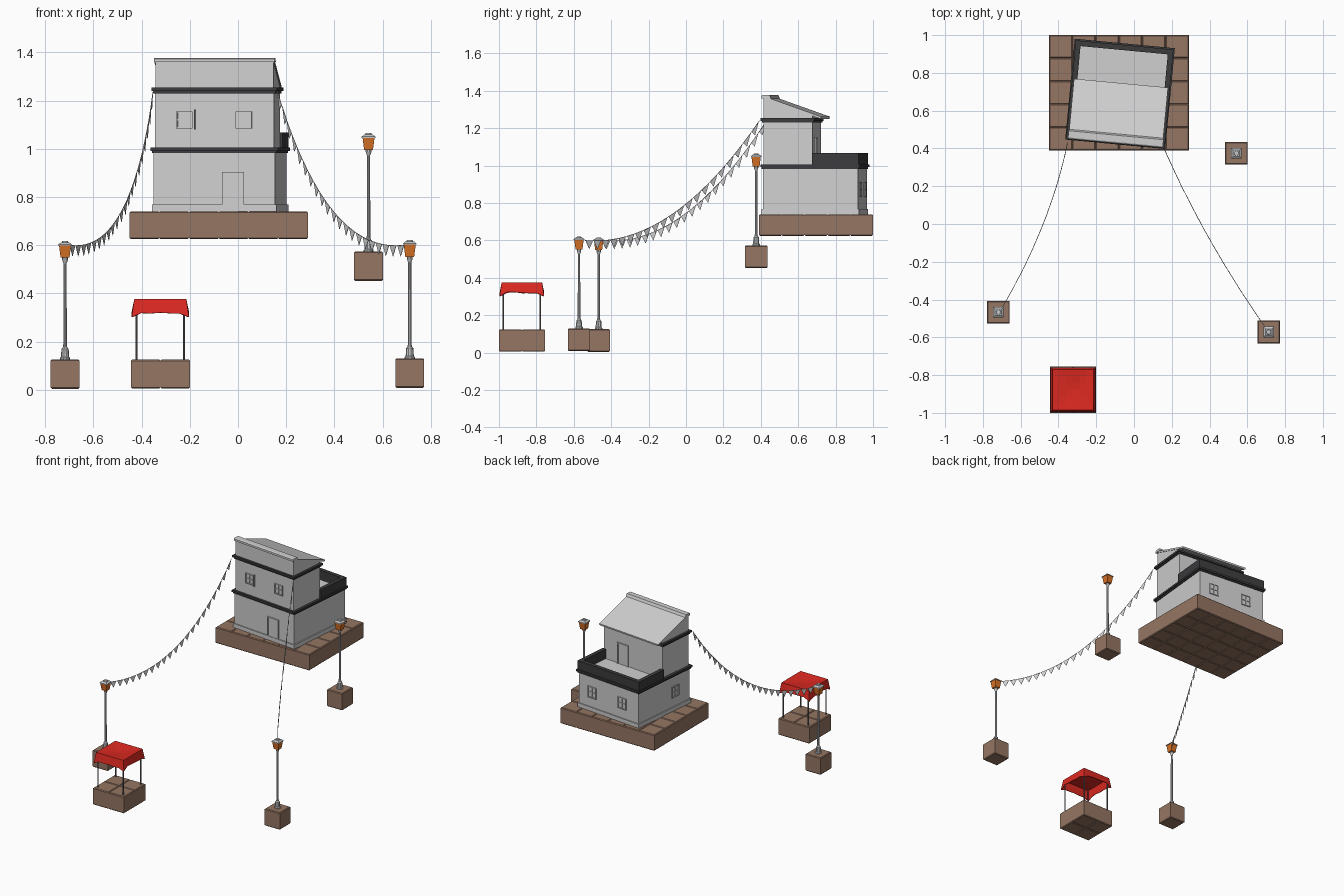
import bpy, bmesh, math, random
from mathutils import Matrix, Vector

if "Cube" in bpy.data.objects:
    bpy.data.objects.remove(bpy.data.objects["Cube"])

random.seed(4)

def material(name, rgb):
    m = bpy.data.materials.new(name)
    m.diffuse_color = (*rgb, 1)
    m.use_nodes = True
    m.node_tree.nodes["Principled BSDF"].inputs["Base Color"].default_value = m.diffuse_color
    return m

WALL = material("light_grey_plaster", (0.63, 0.63, 0.63))
DARK = material("charcoal_trim", (0.045, 0.045, 0.048))
BROWN = material("brown_stone", (0.30, 0.18, 0.125))
RED = material("red_cloth", (0.72, 0.022, 0.015))
ORANGE = material("orange_glass", (0.70, 0.17, 0.02))
METAL = material("pale_metal", (0.56, 0.57, 0.58))
IRON = material("grey_pole", (0.16, 0.16, 0.17))

I = Matrix.Identity(4)
# the house is turned slightly on its base
H = Matrix.Translation((-0.074, 0.689, 0)) @ Matrix.Rotation(math.radians(-5.4), 4, 'Z')

def finish(name, bm, mat, M=I):
    bmesh.ops.recalc_face_normals(bm, faces=bm.faces)
    me = bpy.data.meshes.new(name)
    bm.to_mesh(me)
    bm.free()
    me.materials.append(mat)
    ob = bpy.data.objects.new(name, me)
    ob.matrix_world = M
    bpy.context.collection.objects.link(ob)
    return ob

def add_box(bm, x0, x1, y0, y1, z0, z1):
    c = Matrix.Translation(((x0 + x1) / 2, (y0 + y1) / 2, (z0 + z1) / 2))
    s = Matrix.Diagonal((x1 - x0, y1 - y0, z1 - z0, 1))
    return bmesh.ops.create_cube(bm, size=1, matrix=c @ s)['verts']

def boxes(name, mat, M, *dims):
    bm = bmesh.new()
    for d in dims:
        add_box(bm, *d)
    return finish(name, bm, mat, M)

def ring(x, y0, y1, z0, z1, t):
    """Four boxes forming a rectangular band of thickness t."""
    return [(-x, x, y0, y0 + t, z0, z1), (-x, x, y1 - t, y1, z0, z1),
            (-x, -x + t, y0 + t, y1 - t, z0, z1), (x - t, x, y0 + t, y1 - t, z0, z1)]

def paving(name, x0, x1, y0, y1, z0, z1, nx, ny, b=0.005):
    """Stone slab of nx by ny blocks, chamfered along top and bottom edges."""
    bm = bmesh.new()
    dx, dy = (x1 - x0) / nx, (y1 - y0) / ny
    for i in range(nx):
        for j in range(ny):
            add_box(bm, x0 + i * dx, x0 + (i + 1) * dx, y0 + j * dy, y0 + (j + 1) * dy, z0, z1)
    edges = [e for e in bm.edges if abs(e.verts[0].co.z - e.verts[1].co.z) < 1e-5]
    bmesh.ops.bevel(bm, geom=edges, offset=b, segments=1, affect='EDGES')
    return finish(name, bm, BROWN)

def add_lathe(bm, profile, n, x=0, y=0, turn=0.0):
    """Revolve (radius, z) pairs into an n-sided solid."""
    rows = [[bm.verts.new((x + r * math.cos(turn + 2 * math.pi * k / n),
                           y + r * math.sin(turn + 2 * math.pi * k / n), z))
             for k in range(n)] for r, z in profile]
    for a, b in zip(rows, rows[1:]):
        for k in range(n):
            bm.faces.new((a[k], a[(k + 1) % n], b[(k + 1) % n], b[k]))
    bm.faces.new(rows[0])
    bm.faces.new(rows[-1])

# ---- paved bases
paving("house_base", -0.45, 0.29, 0.39, 1.0, 0.625, 0.74, 6, 5)
paving("stall_base", -0.445, -0.2, -1.0, -0.755, 0.005, 0.125, 2, 2)

# ---- house body
boxes("ground_floor", WALL, H, (-0.253, 0.253, -0.255, 0.255, 0.735, 1.0))
boxes("plinth", WALL, H, (-0.26, 0.26, -0.262, 0.262, 0.735, 0.768))
boxes("upper_floor", WALL, H, (-0.248, 0.248, -0.252, 0.01, 0.99, 1.25))
boxes("lower_cornice", DARK, H, *ring(0.266, -0.268, 0.268, 0.992, 1.006, 0.03),
      *ring(0.259, -0.261, 0.261, 0.982, 0.992, 0.02))
boxes("upper_cornice", DARK, H, *ring(0.262, -0.266, 0.022, 1.240, 1.254, 0.03),
      *ring(0.255, -0.259, 0.016, 1.230, 1.240, 0.02))
# terrace parapet: open on the side of the upper floor
boxes("terrace_parapet", DARK, H, (-0.26, 0.26, 0.232, 0.26, 1.0, 1.068),
      *[(min(s * 0.26, s * 0.232), max(s * 0.26, s * 0.232), 0.008, 0.232, 1.0, 1.068) for s in (-1, 1)])

# ---- sloping roof with side gables
def extrude_profile(name, mat, x, pts):
    bm = bmesh.new()
    a = [bm.verts.new((-x, y, z)) for y, z in pts]
    b = [bm.verts.new((x, y, z)) for y, z in pts]
    n = len(pts)
    bm.faces.new(a)
    bm.faces.new(b)
    for k in range(n):
        bm.faces.new((a[k], a[(k + 1) % n], b[(k + 1) % n], b[k]))
    return finish(name, bm, mat, H)

extrude_profile("attic", WALL, 0.246, [(-0.252, 1.25), (-0.252, 1.36), (0.01, 1.268), (0.01, 1.25)])
extrude_profile("roof_slab", WALL, 0.25, [(-0.25, 1.358), (-0.25, 1.371), (0.057, 1.262), (0.055, 1.25)])
extrude_profile("roof_cap", WALL, 0.252, [(-0.262, 1.36), (-0.262, 1.374), (-0.255, 1.378),
                                          (-0.22, 1.378), (-0.212, 1.36)])

# ---- windows and doors, built facing -y and turned onto each wall
def window(name, M, w=0.068, h=0.072):
    a, b, t = w / 2, h / 2, 0.006
    boxes(name, WALL, M, (-a, a, -0.001, 0.004, -b, b),
          (-a, a, -0.007, 0, b - t, b), (-a, a, -0.007, 0, -b, -b + t),
          (-a, -a + t, -0.007, 0, -b, b), (a - t, a, -0.007, 0, -b, b),
          (-0.003, 0.003, -0.006, 0, -b, b), (-a, a, -0.006, 0, -0.003, 0.003))

def on_wall(u, v, z, deg):
    return H @ Matrix.Translation((u, v, z)) @ Matrix.Rotation(math.radians(deg), 4, 'Z')

window("front_window_left", on_wall(-0.125, -0.252, 1.12, 0))
window("front_window_right", on_wall(0.122, -0.252, 1.12, 0))
window("back_window_left", on_wall(-0.115, 0.255, 0.873, 180), 0.07, 0.08)
window("back_window_right", on_wall(0.14, 0.255, 0.873, 180), 0.07, 0.08)
window("side_window", on_wall(-0.253, -0.11, 0.873, -90), 0.07, 0.08)
boxes("open_shutter", WALL, on_wall(-0.082, -0.252, 1.122, 0), (-0.002, 0.002, -0.012, 0, -0.042, 0.042))

def door(name, M, h, w=0.092):
    a, t = w / 2, 0.007
    boxes(name, WALL, M, (-a, a, -0.004, 0.004, 0, h), (-a, -a + t, -0.009, 0, 0, h),
          (a - t, a, -0.009, 0, 0, h), (-a, a, -0.009, 0, h - t, h))

door("front_door", on_wall(0.078, -0.255, 0.741, 0), 0.163)
door("terrace_door", on_wall(0.085, 0.01, 1.0, 180), 0.15)

# ---- street lanterns on single stone blocks
def lantern(name, x, y, z):
    paving(name + "_block", x - 0.06, x + 0.06, y - 0.06, y + 0.06, z, z + 0.122, 1, 1)
    M = Matrix.Translation((x, y, z + 0.12))
    bm = bmesh.new()
    add_lathe(bm, [(0.021, 0), (0.021, 0.008), (0.017, 0.012), (0.015, 0.045), (0.010, 0.05),
                   (0.0075, 0.06), (0.0065, 0.40), (0.012, 0.415), (0.012, 0.425)], 10)
    finish(name + "_post", bm, METAL, M)
    bm = bmesh.new()
    add_lathe(bm, [(0.026, 0.424), (0.035, 0.474)], 4, turn=math.pi / 4)
    finish(name + "_glass", bm, ORANGE, M)
    bm = bmesh.new()
    add_lathe(bm, [(0.040, 0.474), (0.040, 0.479), (0.024, 0.488)], 4, turn=math.pi / 4)
    add_lathe(bm, [(0.014, 0.486), (0.012, 0.493)], 10)
    finish(name + "_cap", bm, METAL, M)

lantern("lantern_left", -0.718, -0.467, 0.004)
lantern("lantern_right", 0.713, -0.572, 0.008)
lantern("lantern_back", 0.542, 0.375, 0.452)

# ---- market stall
CX, CY = -0.3225, -0.8775
bm = bmesh.new()
for sx in (-1, 1):
    for sy in (-1, 1):
        add_lathe(bm, [(0.0045, 0.12), (0.0045, 0.37)], 8, CX + sx * 0.099, CY + sy * 0.099)
finish("stall_poles", bm, IRON)

bm = bmesh.new()  # sagging cloth top, then a ragged flared skirt pulled from its rim
bmesh.ops.create_grid(bm, x_segments=6, y_segments=6, size=0.108)
for v in bm.verts:
    d = max(abs(v.co.x), abs(v.co.y)) / 0.108
    v.co.z = 0.376 - 0.012 * (1 - d)
rim = [e for e in bm.edges if e.is_boundary]
ext = bmesh.ops.extrude_edge_only(bm, edges=rim)['geom']
for v in [g for g in ext if isinstance(g, bmesh.types.BMVert)]:
    corner = min(abs(v.co.x), abs(v.co.y)) > 0.1
    v.co.x *= 1.10
    v.co.y *= 1.10
    v.co.z = 0.302 if corner else 0.322 + random.uniform(-0.006, 0.004)
cloth = finish("stall_canopy", bm, RED, Matrix.Translation((CX, CY, 0)))
cloth.modifiers.new("thickness", 'SOLIDIFY').thickness = 0.004

# ---- flag garlands from the house corners to the lanterns
def garland(name, p0, p1, bow, sag, n=21):
    p0, p1 = Vector(p0), Vector(p1)
    def at(t):
        return p0.lerp(p1, t) + Vector((bow, 0, -sag)) * (4 * t * (1 - t))
    cu = bpy.data.curves.new(name + "_string", 'CURVE')
    cu.dimensions = '3D'
    cu.bevel_depth, cu.bevel_resolution = 0.0015, 0
    sp = cu.splines.new('POLY')
    sp.points.add(n)
    for k in range(n + 1):
        sp.points[k].co = (*at(k / n), 1)
    cu.materials.append(WALL)
    bpy.context.collection.objects.link(bpy.data.objects.new(name + "_string", cu))
    bm = bmesh.new()
    for k in range(n):
        a, b = at((k + 0.06) / n), at((k + 0.94) / n)
        tip = (a + b) / 2 + Vector((0, 0, -0.045))
        bm.faces.new([bm.verts.new(p) for p in (a, b, tip)])
    ob = finish(name + "_flags", bm, WALL)
    ob.modifiers.new("thickness", 'SOLIDIFY').thickness = 0.002

garland("garland_left", (-0.352, 0.43, 1.24), (-0.70, -0.445, 0.60), 0.042, 0.18)
garland("garland_right", (0.163, 0.392, 1.24), (0.69, -0.54, 0.60), -0.03, 0.18)
